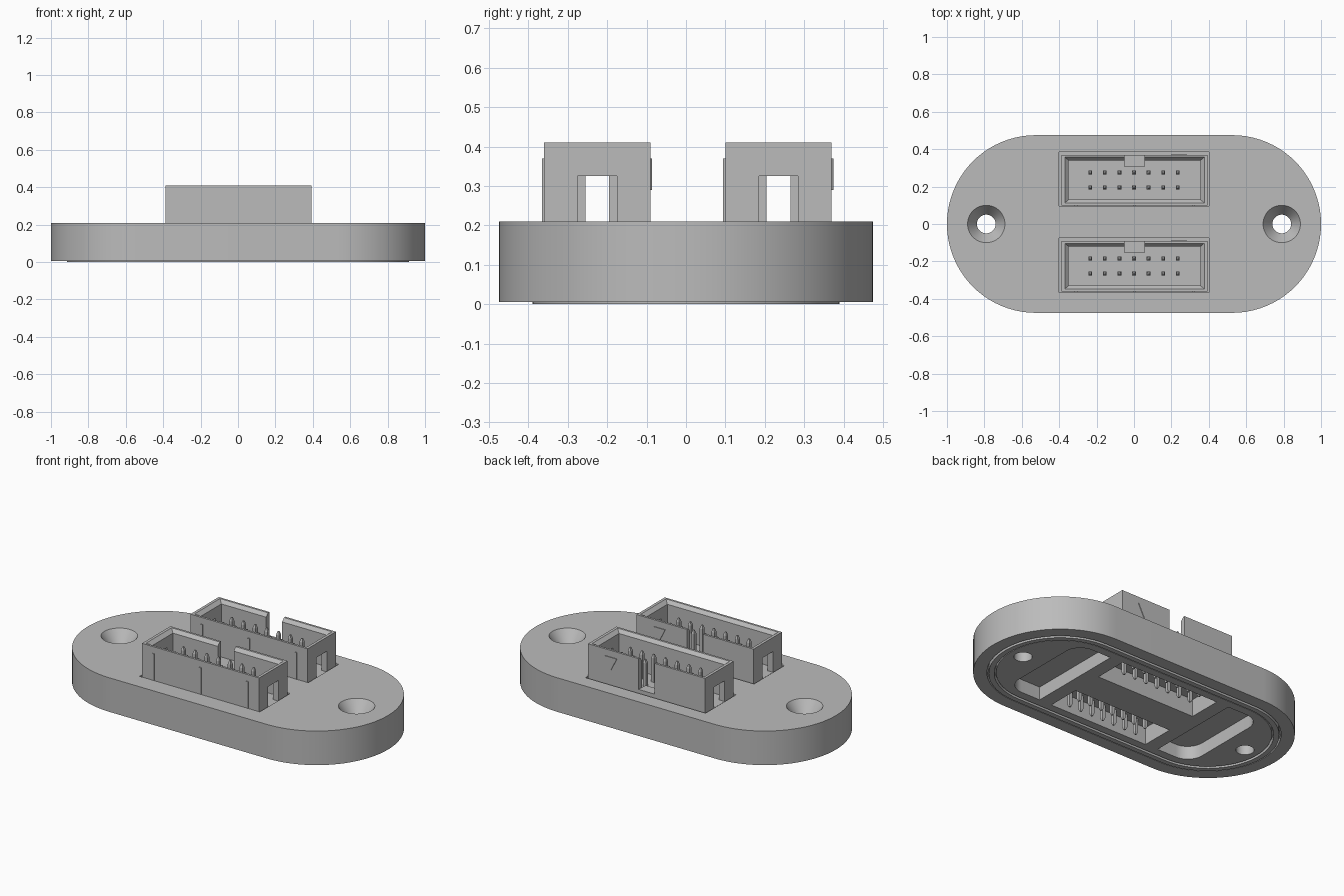
import bpy, bmesh, math

if "Cube" in bpy.data.objects:
    bpy.data.objects.remove(bpy.data.objects["Cube"])

grey = bpy.data.materials.new("mid_grey")
grey.use_nodes = True
COLOUR = (0.5, 0.5, 0.5, 1)
grey.diffuse_color = COLOUR
grey.node_tree.nodes["Principled BSDF"].inputs["Base Color"].default_value = COLOUR


def loft(name, sections):
    """Closed solid through stacked outlines given as (points, z)."""
    bm = bmesh.new()
    rings = [[bm.verts.new((x, y, z)) for x, y in pts] for pts, z in sections]
    n = len(rings[0])
    for low, high in zip(rings, rings[1:]):
        for i in range(n):
            j = (i + 1) % n
            bm.faces.new((low[i], low[j], high[j], high[i]))
    bm.faces.new(rings[0][::-1])
    bm.faces.new(rings[-1])
    bmesh.ops.recalc_face_normals(bm, faces=bm.faces)
    mesh = bpy.data.meshes.new(name)
    bm.to_mesh(mesh)
    bm.free()
    mesh.materials.append(grey)
    obj = bpy.data.objects.new(name, mesh)
    bpy.context.collection.objects.link(obj)
    return obj


def rect(cx, cy, hx, hy):
    return [(cx - hx, cy - hy), (cx + hx, cy - hy), (cx + hx, cy + hy), (cx - hx, cy + hy)]


def box(name, cx, cy, hx, hy, z0, z1):
    return loft(name, [(rect(cx, cy, hx, hy), z0), (rect(cx, cy, hx, hy), z1)])


def arc(cx, cy, r, start, end, n):
    angles = [math.radians(start + (end - start) * i / n) for i in range(n + 1)]
    return [(cx + r * math.cos(a), cy + r * math.sin(a)) for a in angles]


def circle(cx, cy, r, n=48):
    return arc(cx, cy, r, 0, 360, n)[:-1]


def stadium(r):
    return arc(STRAIGHT, 0, r, -90, 90, 40) + arc(-STRAIGHT, 0, r, 90, 270, 40)


def cut(obj, *cutters):
    """Subtract each cutter, then discard it."""
    bpy.context.view_layer.objects.active = obj
    for cutter in cutters:
        mod = obj.modifiers.new("cut", 'BOOLEAN')
        mod.operation = 'DIFFERENCE'
        mod.solver = 'EXACT'
        mod.object = cutter
        bpy.ops.object.modifier_apply(modifier=mod.name)
        bpy.data.objects.remove(cutter)


def smooth(obj):
    bpy.ops.object.select_all(action='DESELECT')
    obj.select_set(True)
    bpy.context.view_layer.objects.active = obj
    bpy.ops.object.shade_smooth_by_angle(angle=math.radians(30))


STRAIGHT, RADIUS = 0.525, 0.475
BOTTOM, TOP, RIM = 0.005, 0.21, 0.41
SEAT, FLOOR = 0.11, 0.2
HEADERS = {"back": 0.235, "front": -0.225}

# Base plate with a seal groove underneath
plate = loft("base_plate", [(stadium(RADIUS), BOTTOM), (stadium(RADIUS), TOP)])
groove = loft("groove_cutter", [(stadium(0.4), -0.1), (stadium(0.4), 0.03)])
cut(groove, loft("groove_core", [(stadium(0.35), -0.2), (stadium(0.35), 0.1)]))
cut(plate, groove)

for side in (-1, 1):
    # Countersunk screw hole
    x = 0.79 * side
    cut(plate, loft("screw_cutter", [(circle(x, 0, r), z) for r, z in
                                     ((0.05, -0.1), (0.05, 0.14), (0.1, TOP), (0.1, 0.3))]))
    # Underside pocket with rounded outer corners
    outline = ([(0.42, -0.3)] + arc(0.55, -0.2, 0.1, -90, 0, 10)
               + arc(0.55, 0.2, 0.1, 0, 90, 10) + [(0.42, 0.3)])
    outline = [(px * side, py) for px, py in outline]
    cut(plate, loft("pocket_cutter", [(outline, -0.1), (outline, 0.085)]))

# Header seats and the pin openings below them
for cy in HEADERS.values():
    opening_y = math.copysign(0.2, cy)
    cut(plate, box("seat_cutter", 0, cy + 0.005, 0.4, 0.145, SEAT, 0.3),
        box("opening_cutter", 0, opening_y, 0.335, 0.102, -0.1, 0.15))
smooth(plate)

# Seal ring
seal = loft("seal_ring", [(stadium(0.39), 0), (stadium(0.39), 0.03)])
cut(seal, loft("seal_core", [(stadium(0.36), -0.1), (stadium(0.36), 0.1)]))
smooth(seal)

for label, cy in HEADERS.items():
    # Shrouded header: cavity, bevelled mouth, end windows and key notch
    shroud = box(label + "_header_shroud", 0.003, cy, 0.39, 0.135, SEAT, RIM)
    mouth = loft("mouth_cutter", [
        (rect(0.003, cy, 0.352, 0.105), FLOOR), (rect(0.003, cy, 0.352, 0.105), 0.39),
        (rect(0.003, cy, 0.373, 0.122), RIM), (rect(0.003, cy, 0.373, 0.122), 0.5)])
    cut(shroud, mouth,
        box("window_cutter", 0, cy, 0.6, 0.05, FLOOR, 0.325),
        box("notch_cutter", 0.003, cy + 0.12, 0.053, 0.06, 0.225, 0.5))
    box(label + "_key_ledge", 0.003, cy + 0.1, 0.053, 0.03, FLOOR, 0.225)

    # Two rows of seven tapered pins
    for row in (-0.04, 0.04):
        for i in range(7):
            x, y = (i - 3) * 0.078, cy + row
            loft(label + "_pin", [(rect(x, y, h, h), z) for h, z in
                                  ((0.005, 0.015), (0.01, 0.03), (0.01, 0.345), (0.004, 0.365))])

    # Grip ribs on the front wall
    for x in (-0.31, 0.003, 0.316):
        box(label + "_rib", x, cy - 0.136, 0.007, 0.005, SEAT, 0.37)

    # Raised triangular first-pin mark on the back wall
    mark = loft(label + "_pin_mark", [([(0.2, -0.29), (0.28, -0.37), (0.12 + 0.08, -0.37)], 0),
                                      ([(0.2, -0.29), (0.28, -0.37), (0.12 + 0.08, -0.37)], 0.005)])
    for v in mark.data.vertices:
        x, y, z = v.co
        v.co = (0.24 if y > -0.3 else x, cy + 0.134 + z, -y)
